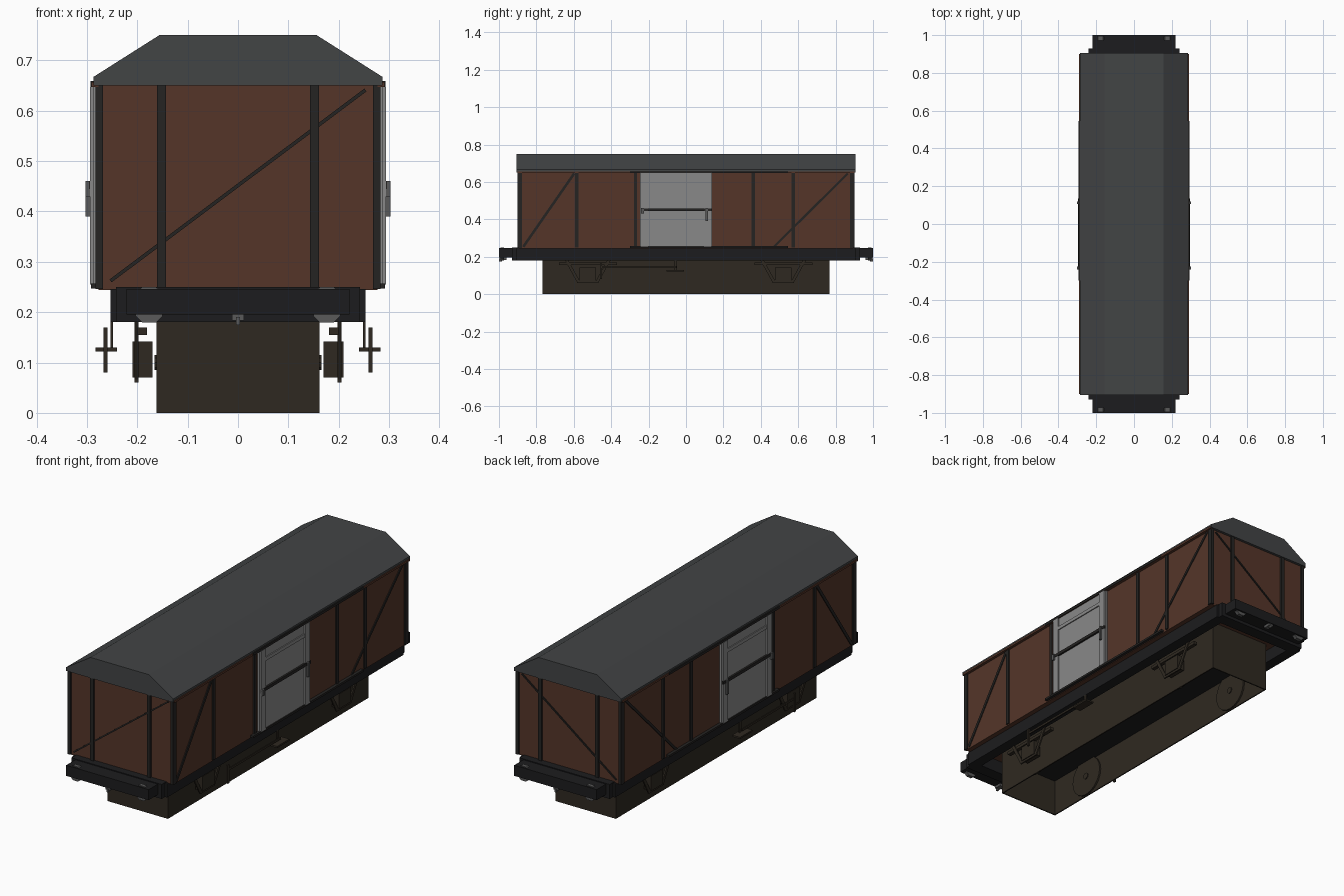
import bpy, bmesh, math
from mathutils import Vector

if "Cube" in bpy.data.objects:
    bpy.data.objects.remove(bpy.data.objects["Cube"])


def material(name, r, g, b):
    m = bpy.data.materials.new(name)
    m.diffuse_color = (r, g, b, 1)
    m.use_nodes = True
    m.node_tree.nodes["Principled BSDF"].inputs["Base Color"].default_value = m.diffuse_color
    return m


BROWN = material("brown_planks", 0.09, 0.036, 0.022)
IRON = material("dark_iron", 0.018, 0.017, 0.016)
FRAME = material("frame_black", 0.012, 0.012, 0.013)
RUST = material("grimy_running_gear", 0.028, 0.022, 0.015)
ROOF = material("roof_grey", 0.055, 0.058, 0.06)
DOOR = material("door_grey", 0.25, 0.25, 0.25)
STEEL = material("steel_grey", 0.1, 0.1, 0.1)


def finish(name, bm, mat):
    bmesh.ops.recalc_face_normals(bm, faces=bm.faces)
    me = bpy.data.meshes.new(name)
    bm.to_mesh(me)
    bm.free()
    ob = bpy.data.objects.new(name, me)
    bpy.context.collection.objects.link(ob)
    me.materials.append(mat)
    return ob


def mirror(ob, x=True, y=False):
    m = ob.modifiers.new("mirror", 'MIRROR')
    m.use_axis = (x, y, False)
    m.use_clip = False
    return ob


def box(name, xs, ys, zs, mat):
    bm = bmesh.new()
    bmesh.ops.create_cube(bm, size=1)
    for v in bm.verts:
        v.co = [(a + b) / 2 + c * (b - a) for (a, b), c in zip((xs, ys, zs), v.co)]
    return finish(name, bm, mat)


def extrude(name, pts, axis, lo, hi, mat):
    """Closed profile extruded along x (pts are y,z) or along y (pts are x,z)."""
    bm = bmesh.new()
    place = (lambda u, w: (lo, u, w)) if axis == 'x' else (lambda u, w: (u, lo, w))
    f = bm.faces.new([bm.verts.new(place(u, w)) for u, w in pts])
    new = bmesh.ops.extrude_face_region(bm, geom=[f])['geom']
    step = Vector((hi - lo, 0, 0) if axis == 'x' else (0, hi - lo, 0))
    # keep the start cap so the part stays closed
    bmesh.ops.translate(bm, vec=step, verts=[g for g in new if isinstance(g, bmesh.types.BMVert)])
    return finish(name, bm, mat)


def strip(name, a, b, width, axis, lo, hi, mat):
    """Flat bar from a to b in a wall plane."""
    a, b = Vector(a), Vector(b)
    d = (b - a).normalized() * width / 2
    n = Vector((-d.y, d.x))
    return extrude(name, [a + n, b + n, b - n, a - n], axis, lo, hi, mat)


def disc(name, x, y, z, r, depth, sides, mat):
    pts = [(y + r * math.cos(2 * math.pi * i / sides), z + r * math.sin(2 * math.pi * i / sides))
           for i in range(sides)]
    return extrude(name, pts, 'x', x - depth / 2, x + depth / 2, mat)


# Body and roof
box("body", (-0.277, 0.277), (-0.893, 0.893), (0.244, 0.656), BROWN)
extrude("roof", [(-0.287, 0.65), (-0.287, 0.667), (-0.156, 0.75), (0.156, 0.75),
                 (0.287, 0.667), (0.287, 0.65)], 'y', -0.906, 0.906, ROOF)
mirror(box("eave_strip", (0.277, 0.291), (-0.9, 0.9), (0.647, 0.657), BROWN))

# Corner posts, side posts and side braces
mirror(box("corner_post", (0.268, 0.283), (0.876, 0.9), (0.246, 0.65), IRON), y=True)
for i, y in enumerate((-0.585, -0.27, 0.36, 0.573)):
    mirror(box(f"side_post_{i}", (0.27, 0.283), (y - 0.009, y + 0.009), (0.25, 0.65), IRON))
mirror(strip("side_brace_front", (-0.87, 0.253), (-0.598, 0.645), 0.014, 'x', 0.27, 0.281, IRON))
mirror(strip("side_brace_rear", (0.47, 0.253), (0.865, 0.645), 0.012, 'x', 0.27, 0.281, IRON))

# End posts and end braces
mirror(box("end_post", (0.143, 0.161), (0.885, 0.902), (0.25, 0.65), IRON), y=True)
mirror(strip("end_brace", (-0.253, 0.262), (0.253, 0.641), 0.007, 'y', 0.885, 0.898, IRON),
       x=False, y=True)

# Sliding doors with rails, bars and handle
mirror(box("door_panel", (0.27, 0.287), (-0.245, 0.138), (0.253, 0.648), DOOR))
for i, y in enumerate((-0.222, 0.115)):
    mirror(box(f"door_stile_{i}", (0.28, 0.294), (y - 0.018, y + 0.018), (0.255, 0.647), DOOR))
mirror(box("door_top_bar", (0.28, 0.292), (-0.205, 0.1), (0.585, 0.602), DOOR))
mirror(box("door_middle_bar", (0.28, 0.296), (-0.24, 0.135), (0.444, 0.459), IRON))
mirror(box("door_handle", (0.29, 0.303), (0.105, 0.118), (0.39, 0.46), STEEL))
mirror(box("door_latch", (0.29, 0.303), (-0.24, -0.225), (0.43, 0.46), STEEL))
mirror(box("door_lower_rail", (0.275, 0.292), (-0.3, 0.545), (0.247, 0.257), IRON))
mirror(box("door_upper_rail", (0.275, 0.293), (-0.3, 0.545), (0.647, 0.659), IRON))

# Underframe: sole bars, headstocks and buffer beams
mirror(box("sole_bar", (0.2, 0.253), (-0.905, 0.905), (0.18, 0.246), FRAME))
mirror(box("headstock", (-0.242, 0.242), (0.87, 0.93), (0.18, 0.25), FRAME), x=False, y=True)
mirror(box("buffer_beam", (-0.221, 0.221), (0.91, 1.0), (0.195, 0.246), FRAME), x=False, y=True)
mirror(extrude("buffer", [(0.15, 0.192), (0.163, 0.179), (0.19, 0.179), (0.203, 0.192),
                          (0.203, 0.238), (0.19, 0.25), (0.163, 0.25), (0.15, 0.238)],
               'y', 0.974, 0.992, STEEL), y=True)
mirror(box("coupling_bar", (-0.012, 0.012), (0.96, 0.996), (0.183, 0.197), STEEL), x=False, y=True)
mirror(box("coupling_hook", (-0.004, 0.004), (0.985, 1.0), (0.174, 0.19), STEEL), x=False, y=True)

# Running gear casing, open at the bottom
mirror(box("casing_side", (0.156, 0.162), (-0.768, 0.768), (0.0, 0.245), RUST))
mirror(box("casing_end", (-0.158, 0.158), (0.762, 0.768), (0.0, 0.245), RUST), x=False, y=True)
box("casing_ceiling", (-0.158, 0.158), (-0.764, 0.764), (0.18, 0.2), FRAME)

# Wheels, axle guards, axle boxes and springs
for tag, y in (("front", -0.525), ("rear", 0.52)):
    mirror(disc(f"{tag}_wheel", 0.153, y, 0.1, 0.098, 0.01, 20, RUST))
    mirror(disc(f"{tag}_wheel_hub", 0.155, y, 0.1, 0.016, 0.022, 10, RUST))
    mirror(box(f"{tag}_axle_box", (0.17, 0.209), (y - 0.045, y + 0.045), (0.07, 0.142), RUST))
    mirror(box(f"{tag}_spring", (0.181, 0.2), (y - 0.155, y + 0.155), (0.155, 0.17), RUST))
    for side in (-1, 1):
        mirror(strip(f"{tag}_axle_guard_{'left' if side < 0 else 'right'}",
                     (y + side * 0.115, 0.185), (y + side * 0.052, 0.07), 0.016,
                     'x', 0.198, 0.205, RUST))
    mirror(box(f"{tag}_guard_tie", (0.198, 0.205), (y - 0.058, y + 0.058), (0.06, 0.072), RUST))

# Brake lever and step on both sides
mirror(box("brake_lever", (0.26, 0.266), (-0.45, -0.05), (0.14, 0.15), RUST))
mirror(box("brake_lever_guide", (0.259, 0.267), (-0.46, -0.448), (0.08, 0.17), RUST))
mirror(box("step_hanger", (0.248, 0.253), (-0.063, -0.047), (0.127, 0.185), RUST))
mirror(box("step_plate", (0.24, 0.283), (-0.105, -0.01), (0.122, 0.13), RUST))
